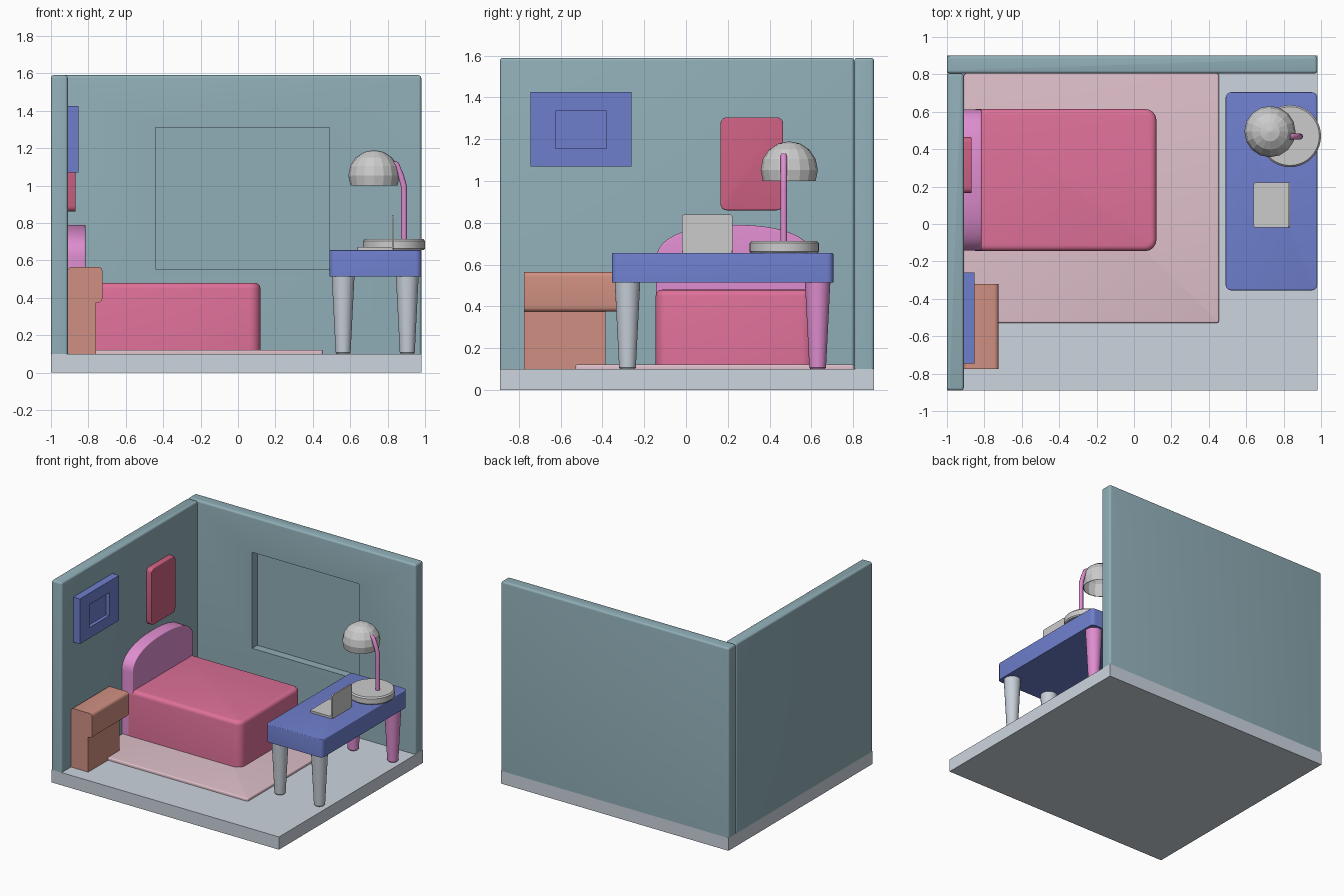
import bpy, bmesh, math
from mathutils import Vector, Matrix

if "Cube" in bpy.data.objects:
    bpy.data.objects.remove(bpy.data.objects["Cube"])

mats = {}
COLORS = {'wall': (143, 173, 182), 'floor': (203, 212, 222), 'rug': (222, 190, 200),
          'bed': (222, 112, 152), 'orchid': (222, 140, 206), 'peach': (207, 143, 129),
          'blue': (110, 126, 204), 'red': (205, 97, 130), 'leg': (198, 206, 215)}


def material(key):
    if key not in mats:
        m = bpy.data.materials.new(key)
        m.diffuse_color = [(c / 255) ** 2.2 for c in COLORS[key]] + [1]
        m.use_nodes = True
        m.node_tree.nodes["Principled BSDF"].inputs["Base Color"].default_value = m.diffuse_color
        mats[key] = m
    return mats[key]


def finish(name, bm, color=None, smooth=True):
    bmesh.ops.recalc_face_normals(bm, faces=bm.faces)
    me = bpy.data.meshes.new(name)
    bm.to_mesh(me)
    bm.free()
    ob = bpy.data.objects.new(name, me)
    bpy.context.collection.objects.link(ob)
    if color:
        me.materials.append(material(color))
    if smooth:
        bpy.ops.object.select_all(action='DESELECT')
        ob.select_set(True)
        bpy.context.view_layer.objects.active = ob
        bpy.ops.object.shade_smooth_by_angle(angle=math.radians(35))
    return ob


def bevel(bm, edges, r):
    bmesh.ops.bevel(bm, geom=edges, offset=r, segments=4, affect='EDGES', profile=0.5)


def box(name, lo, hi, color=None, axis=2, side=0, cap=0, recess=None):
    """Box; side rounds edges along axis, cap rounds the rim of its + end.
    recess = (outward normal, low corner, high corner, depth)."""
    bm = bmesh.new()
    lo, hi = Vector(lo), Vector(hi)
    bmesh.ops.create_cube(bm, size=1)
    for v in bm.verts:
        v.co = [(lo[i] + hi[i]) / 2 + v.co[i] * (hi[i] - lo[i]) for i in range(3)]
    if side:
        bevel(bm, [e for e in bm.edges
                   if abs(e.verts[0].co[axis] - e.verts[1].co[axis]) > 1e-4], side)
    if cap:
        bevel(bm, [e for e in bm.edges
                   if all(abs(v.co[axis] - hi[axis]) < 1e-5 for v in e.verts)], cap)
    if recess:
        n, a, b, depth = recess
        n = Vector(n)
        bm.normal_update()
        f = max((f for f in bm.faces if f.normal.dot(n) > 0.9), key=lambda f: f.calc_area())
        bmesh.ops.inset_region(bm, faces=[f], thickness=0.02)
        mid = f.calc_center_median()
        for v in f.verts:
            for i in range(3):
                if abs(n[i]) < 0.5:
                    v.co[i] = a[i] if v.co[i] < mid[i] else b[i]
        new = bmesh.ops.extrude_discrete_faces(bm, faces=[f])['faces'][0]
        bmesh.ops.translate(bm, verts=new.verts, vec=-n * depth)
    return finish(name, bm, color)


def lathe(name, profile, center, color=None, n=32):
    """Revolve (radius, z) points about a vertical axis and cap both ends."""
    bm = bmesh.new()
    rings = [[bm.verts.new((center[0] + r * math.cos(2 * math.pi * k / n),
                            center[1] + r * math.sin(2 * math.pi * k / n), z))
              for k in range(n)] for r, z in profile]
    for p, q in zip(rings, rings[1:]):
        for k in range(n):
            bm.faces.new((p[k], p[(k + 1) % n], q[(k + 1) % n], q[k]))
    bm.faces.new(rings[0])
    bm.faces.new(rings[-1])
    return finish(name, bm, color)


# Room shell: floor, left wall, back wall with window niche
box('floor', (-1, -0.89, 0), (0.98, 0.9, 0.1), 'floor')
box('left_wall', (-1, -0.89, 0.1), (-0.91, 0.805, 1.59), 'wall', side=0.015, cap=0.015)
box('back_wall', (-1, 0.805, 0.1), (0.98, 0.9, 1.59), 'wall', side=0.015, cap=0.015,
    recess=((0, -1, 0), (-0.44, 0, 0.555), (0.49, 0, 1.31), 0.065))
box('rug', (-0.91, -0.53, 0.1), (0.455, 0.805, 0.122), 'rug', side=0.015, cap=0.01)

# Bed with arched headboard
box('bed', (-0.9, -0.145, 0.1), (0.12, 0.615, 0.48), 'bed', side=0.06, cap=0.03)
bm = bmesh.new()
outline = [(-0.143, 0.1)]
for k in range(25):
    t = math.pi * (1 - k / 24)
    c, s = math.cos(t), math.sin(t)
    outline.append((0.235 + 0.378 * math.copysign(abs(c) ** 0.87, c),
                    0.62 + 0.17 * max(s, 0) ** 0.87))
outline.append((0.613, 0.1))
face = bm.faces.new([bm.verts.new((-0.91, y, z)) for y, z in outline])
ext = bmesh.ops.extrude_face_region(bm, geom=[face])['geom']
bmesh.ops.translate(bm, verts=[g for g in ext if isinstance(g, bmesh.types.BMVert)],
                    vec=(0.095, 0, 0))
bmesh.ops.recalc_face_normals(bm, faces=bm.faces)
bevel(bm, [e for e in bm.edges if all(v.co.x > -0.82 for v in e.verts)], 0.008)
finish('headboard', bm, 'orchid')

# Nightstand
box('nightstand_body', (-0.91, -0.775, 0.1), (-0.76, -0.385, 0.4), 'peach')
box('nightstand_top', (-0.91, -0.775, 0.375), (-0.725, -0.32, 0.565), 'peach', axis=1, side=0.022)

# Wall pictures
box('picture_frame', (-0.91, -0.745, 1.07), (-0.853, -0.26, 1.425), 'blue',
    recess=((1, 0, 0), (0, -0.625, 1.155), (0, -0.38, 1.335), 0.027))
box('wall_panel', (-0.91, 0.165, 0.86), (-0.868, 0.465, 1.305), 'red', axis=0, side=0.03, cap=0.006)

# Desk and its tapered legs
box('desk_top', (0.49, -0.355, 0.515), (0.98, 0.705, 0.655), 'blue', side=0.03, cap=0.006)
for y, row, color in ((-0.28, 'front', 'leg'), (0.63, 'back', 'orchid')):
    for x, hand in ((0.562, 'left'), (0.905, 'right')):
        lathe(f'{row}_{hand}_desk_leg', [(0.034, 0.1), (0.04, 0.107), (0.061, 0.52)],
              (x, y), color)

# Laptop
box('laptop_base', (0.64, -0.02, 0.655), (0.832, 0.222, 0.672), side=0.012)
box('laptop_screen', (0.824, -0.02, 0.66), (0.835, 0.222, 0.84), axis=0, side=0.012)

# Desk lamp: base, bent stem, faceted half-globe shade
lathe('lamp_base', [(0.16, 0.655), (0.166, 0.663), (0.166, 0.703), (0.157, 0.713)],
      (0.834, 0.47), n=40)
cu = bpy.data.curves.new('lamp_stem', 'CURVE')
cu.dimensions = '3D'
cu.bevel_depth, cu.bevel_resolution, cu.use_fill_caps = 0.016, 3, True
path = [(0.888, 0.7), (0.888, 0.96), (0.886, 1.0), (0.872, 1.05), (0.848, 1.11), (0.83, 1.12)]
sp = cu.splines.new('POLY')
sp.points.add(len(path) - 1)
for p, (x, z) in zip(sp.points, path):
    p.co = (x, 0.468, z, 1)
cu.materials.append(material('orchid'))
bpy.context.collection.objects.link(bpy.data.objects.new('lamp_stem', cu))

bm = bmesh.new()
bmesh.ops.create_uvsphere(bm, u_segments=16, v_segments=8, radius=0.137,
                          matrix=Matrix.Translation((0.727, 0.494, 1.053)))
bmesh.ops.delete(bm, geom=[v for v in bm.verts if v.co.z < 0.98], context='VERTS')
shade = finish('lamp_shade', bm, smooth=False)
solid = shade.modifiers.new('thickness', 'SOLIDIFY')
solid.thickness = 0.004
